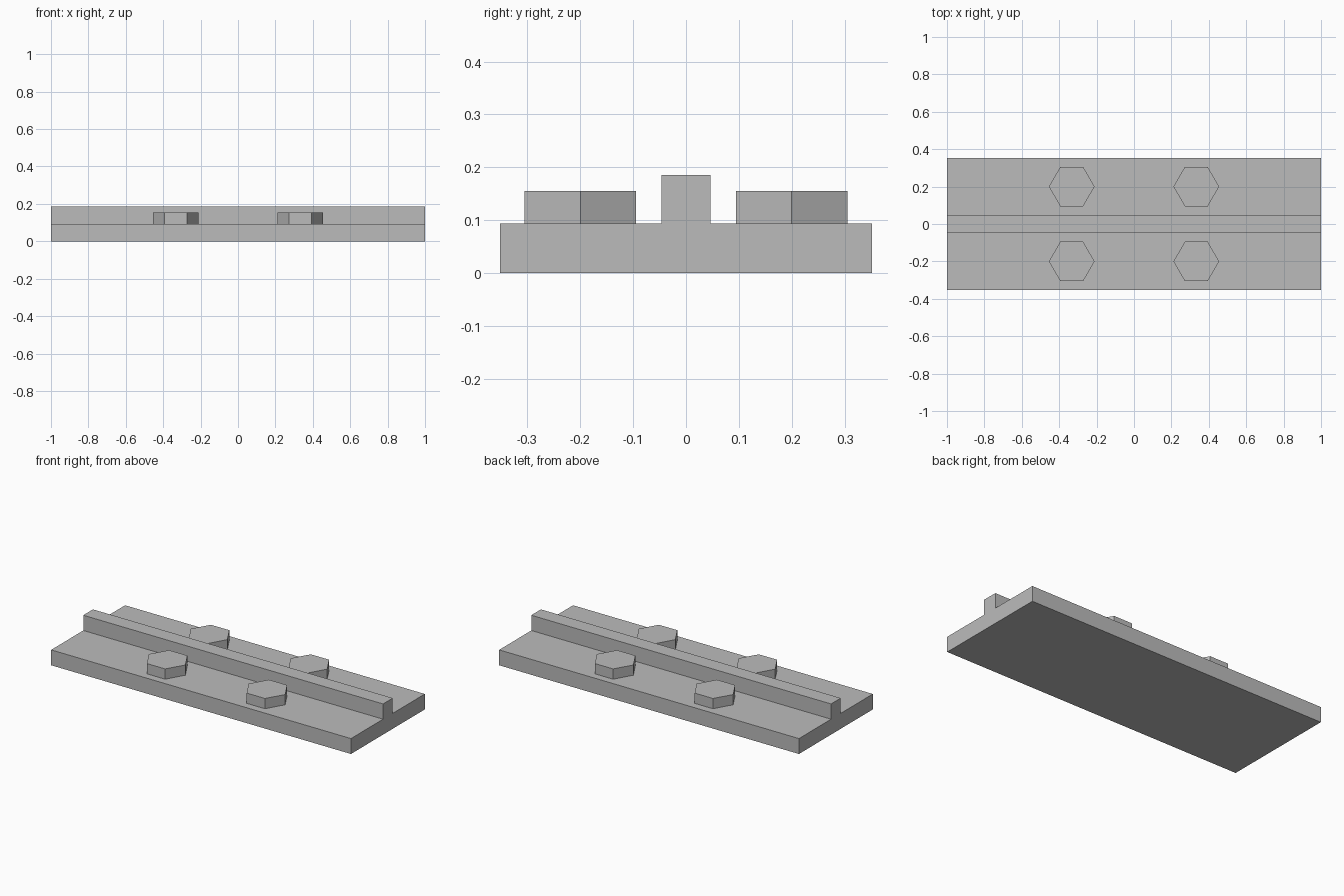
import bpy, bmesh
from math import cos, sin, pi
from mathutils import Vector

if "Cube" in bpy.data.objects:
    bpy.data.objects.remove(bpy.data.objects["Cube"])

# Single plain grey material
grey = bpy.data.materials.new("grey_metal")
grey.use_nodes = True
color = (0.5, 0.5, 0.5, 1)
grey.diffuse_color = color
grey.node_tree.nodes["Principled BSDF"].inputs["Base Color"].default_value = color


def extrude_profile(name, points, direction):
    """Extrude a flat outline into a solid, flat-shaded object."""
    bm = bmesh.new()
    face = bm.faces.new([bm.verts.new(p) for p in points])
    result = bmesh.ops.extrude_face_region(bm, geom=[face], use_keep_orig=True)
    moved = [v for v in result["geom"] if isinstance(v, bmesh.types.BMVert)]
    bmesh.ops.translate(bm, verts=moved, vec=Vector(direction))
    bmesh.ops.recalc_face_normals(bm, faces=bm.faces)
    mesh = bpy.data.meshes.new(name)
    bm.to_mesh(mesh)
    bm.free()
    mesh.materials.append(grey)
    obj = bpy.data.objects.new(name, mesh)
    bpy.context.collection.objects.link(obj)
    return obj


length, half_width, rib_half = 2.0, 0.352, 0.046
plate_top, rib_top, bolt_top = 0.093, 0.185, 0.155

# Base plate with its central rib, mirrored from half a section
half = [(half_width, 0), (half_width, plate_top),
        (rib_half, plate_top), (rib_half, rib_top)]
section = half + [(-y, z) for y, z in reversed(half)]
extrude_profile("ribbed_plate", [(-length / 2, y, z) for y, z in section],
                (length, 0, 0))

# Four hexagonal bolt heads, corners pointing along the plate
radius = 0.122
for side, sx in (("left", 1), ("right", -1)):
    for end, sy in (("front", -1), ("back", 1)):
        ring = [(radius * cos(i * pi / 3), radius * sin(i * pi / 3), plate_top)
                for i in range(6)]
        bolt = extrude_profile(f"bolt_head_{end}_{side}", ring,
                               (0, 0, bolt_top - plate_top))
        bolt.location = (sx * 0.333, sy * 0.2, 0)
